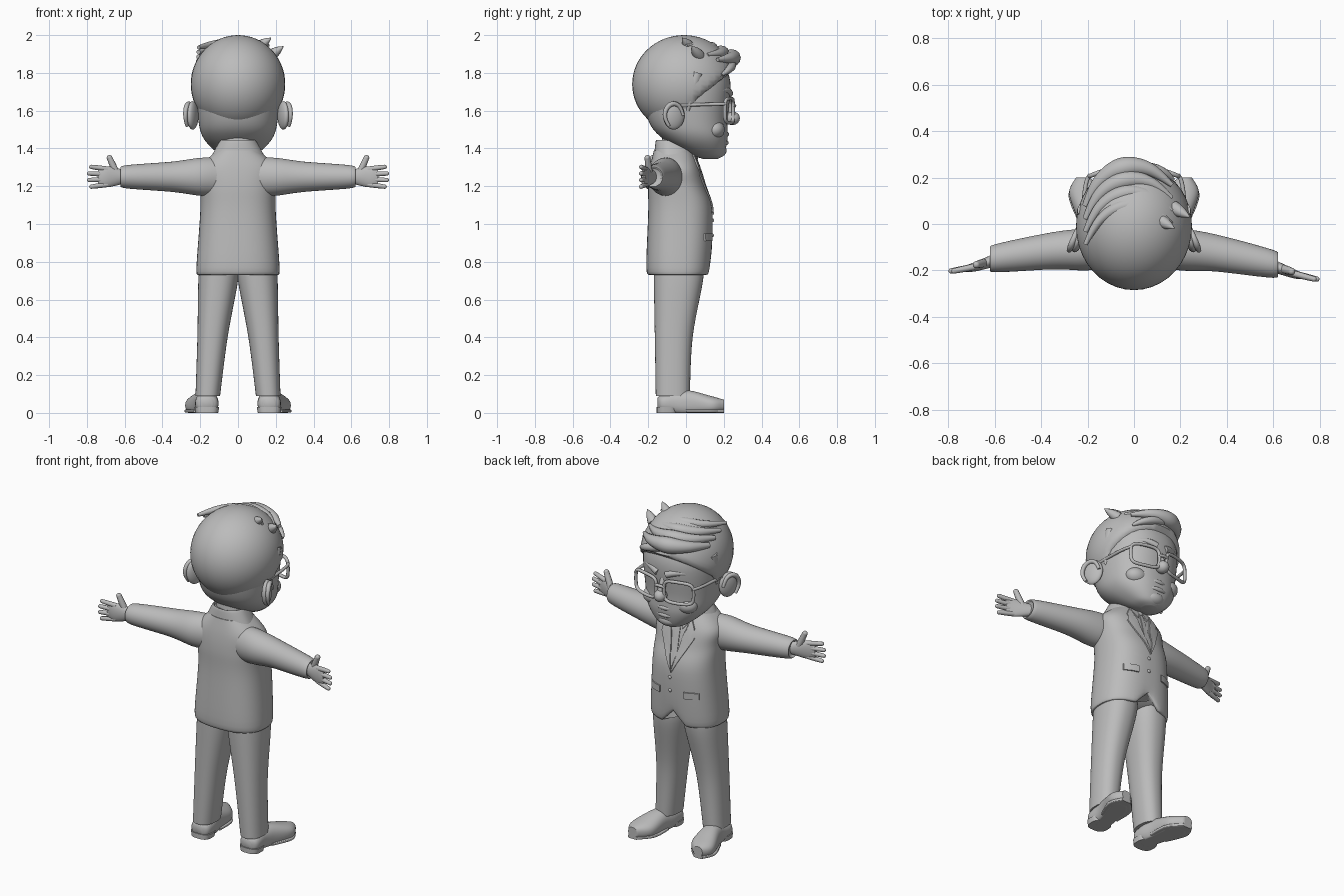
import bpy, bmesh, math
from mathutils import Vector, Matrix

if "Cube" in bpy.data.objects:
    bpy.data.objects.remove(bpy.data.objects["Cube"], do_unlink=True)

clay = bpy.data.materials.new("plain_grey")
clay.use_nodes = True
clay.diffuse_color = (0.5, 0.5, 0.5, 1)
clay.node_tree.nodes["Principled BSDF"].inputs["Base Color"].default_value = clay.diffuse_color


def finish(name, bm, edit=None):
    if edit:
        for vert in bm.verts:
            edit(vert.co)
    bmesh.ops.recalc_face_normals(bm, faces=bm.faces)
    mesh = bpy.data.meshes.new(name)
    bm.to_mesh(mesh)
    bm.free()
    mesh.shade_smooth()
    mesh.set_sharp_from_angle(angle=math.radians(50))
    mesh.materials.append(clay)
    bpy.context.collection.objects.link(bpy.data.objects.new(name, mesh))


def squircle(turn, power):
    """Point on a unit superellipse."""
    c, s = math.cos(math.tau * turn), math.sin(math.tau * turn)
    return (math.copysign(abs(c) ** (2 / power), c), math.copysign(abs(s) ** (2 / power), s))


def smooth_rings(rings, steps=6):
    """Catmull-Rom interpolation between key rings."""
    rings = [Vector(ring) for ring in rings]
    padded = [rings[0], *rings, rings[-1]]
    result = []
    for before, start, end, after in zip(padded, padded[1:], padded[2:], padded[3:]):
        for step in range(steps):
            t = step / steps
            bend_in = (end - before) / 2 * t * (1 - t) ** 2
            bend_out = (after - start) / 2 * t ** 2 * (t - 1)
            result.append(start.lerp(end, t * t * (3 - 2 * t)) + bend_in + bend_out)
    return result + [rings[-1]]


def loft(name, rings, axis="z", power=2.3, edit=None, sides=48):
    """Skin superellipse rings: position, two centre offsets, two radii."""
    order = {"x": (2, 0, 1), "y": (0, 2, 1), "z": (0, 1, 2)}[axis]
    bm = bmesh.new()
    loops = []
    for position, center_a, center_b, radius_a, radius_b in smooth_rings(rings):
        loop = []
        for side in range(sides):
            a, b = squircle(side / sides, power)
            place = (center_a + radius_a * a, center_b + radius_b * b, position)
            loop.append(bm.verts.new([place[index] for index in order]))
        loops.append(loop)
    for low, high in zip(loops, loops[1:]):
        for side in range(sides):
            bm.faces.new((low[side], low[side - 1], high[side - 1], high[side]))
    bm.faces.new(loops[0])
    bm.faces.new(loops[-1])
    finish(name, bm, edit)


def ball(name, center, size, tilt=0, edit=None):
    bm = bmesh.new()
    matrix = (Matrix.Translation(center) @ Matrix.Rotation(tilt, 4, "Z")
              @ Matrix.Diagonal((*size, 1)))
    bmesh.ops.create_uvsphere(bm, u_segments=40, v_segments=32, radius=1, matrix=matrix)
    finish(name, bm, edit)


def tube(name, points, radius, start=1, end=1, closed=False):
    """Round tube, full in the middle, scaled by start and end at its tips."""
    curve = bpy.data.curves.new(name, "CURVE")
    curve.dimensions = "3D"
    curve.bevel_depth, curve.use_fill_caps = radius, True
    spline = curve.splines.new("NURBS")
    spline.points.add(len(points) - 1)
    for index, (knot, point) in enumerate(zip(spline.points, points)):
        t = 2 * index / (len(points) - 1)
        knot.co = (*point, 1)
        knot.radius = start + (1 - start) * t if t < 1 else 1 + (end - 1) * (t - 1)
    spline.order_u = 3
    spline.use_endpoint_u, spline.use_cyclic_u = not closed, closed
    curve.materials.append(clay)
    bpy.context.collection.objects.link(bpy.data.objects.new(name, curve))


# Jacket body, with a cutaway notch at the front hem
jacket = [(0.73, 0, -0.04, 0.21, 0.15), (0.77, 0, -0.04, 0.22, 0.17),
          (1.06, 0, -0.03, 0.2, 0.17), (1.2, 0, -0.05, 0.2, 0.15),
          (1.3, 0, -0.06, 0.2, 0.13), (1.39, 0, -0.07, 0.11, 0.1)]
jacket_rings = smooth_rings(jacket)


def notch(co):
    if co.y > 0 and co.z < 0.86:
        co.z += max(0, 0.08 - abs(co.x)) * (0.86 - co.z) * 8


loft("jacket", jacket, power=2.5, edit=notch, sides=64)


def chest_y(x, z):
    """Front surface of the jacket at x, z."""
    for low, high in zip(jacket_rings, jacket_rings[1:]):
        if z <= high[0]:
            break
    ring = low.lerp(high, min(1, max(0, (z - low[0]) / (high[0] - low[0]))))
    across = min(1, abs(x) / ring[3])
    return ring[2] + ring[4] * (1 - across ** 2.5) ** 0.4


def plate(name, outline, side=1, lift=0.008):
    """Thin panel laid on the front of the jacket."""
    bm = bmesh.new()
    face = bm.faces.new([bm.verts.new((side * x, 0, z)) for x, z in outline])
    bmesh.ops.triangulate(bm, faces=[face])
    bmesh.ops.subdivide_edges(bm, edges=bm.edges, cuts=4, use_grid_fill=True)
    extruded = bmesh.ops.extrude_face_region(bm, geom=bm.faces[:])["geom"]
    raised = {item for item in extruded if isinstance(item, bmesh.types.BMVert)}
    for vert in bm.verts:
        vert.co.y = chest_y(vert.co.x, vert.co.z) + (lift if vert in raised else 0)
    finish(name, bm)


# Collar, neck, tie and buttons
def slope_forward(co):
    co.z -= 0.3 * max(0, co.y + 0.1)


loft("jacket_collar", [(1.35, 0, -0.06, 0.15, 0.11), (1.44, 0, -0.06, 0.1, 0.1),
                       (1.43, 0, -0.06, 0.09, 0.09)], edit=slope_forward)
loft("neck", [(1.34, 0, -0.05, 0.09, 0.09), (1.5, 0, -0.02, 0.1, 0.1)])
plate("tie", [(-0.01, 1.34), (0.01, 1.34), (0.02, 1.16), (0, 1.08), (-0.02, 1.16)], lift=0.004)
ball("tie_knot", (0, chest_y(0, 1.35), 1.35), (0.02, 0.015, 0.02))
for height in (0.94, 1.02):
    ball("button", (0.01, chest_y(0, height), height), (0.01, 0.008, 0.01))


def build_arm(name, side):
    def swing(co):
        co.y -= 0.03 * side * max(0, co.x - 0.2)
        co.x *= side

    def swung(*point):
        point = Vector(point)
        swing(point)
        return point

    loft(name + "_sleeve", [(0.1, -0.1, 1.25, 0.08, 0.1), (0.2, -0.11, 1.25, 0.09, 0.1),
                            (0.35, -0.12, 1.25, 0.08, 0.08), (0.6, -0.16, 1.25, 0.06, 0.06),
                            (0.61, -0.16, 1.25, 0.04, 0.04)], axis="x", power=2, edit=swing)
    loft(name + "_palm", [(0.58, -0.16, 1.25, 0.03, 0.03), (0.69, -0.2, 1.25, 0.02, 0.055),
                          (0.74, -0.21, 1.25, 0.01, 0.04)], axis="x", power=2, edit=swing)

    def digit(part, base, tip, radius):
        tube(name + part, [base, base.lerp(tip, 0.5), tip], radius, end=0.8)
        ball(name + part + "_tip", tip, [0.8 * radius] * 3)

    for finger in range(4):
        spread = finger - 1.5
        length = 0.79 - 0.006 * spread ** 2
        digit("_finger", swung(0.69, -0.2, 1.25 + 0.027 * spread),
              swung(length, -0.22, 1.25 + 0.035 * spread), 0.014)
    digit("_thumb", swung(0.64, -0.18, 1.26), swung(0.68, -0.19, 1.35), 0.019)


def build_leg(name, side):
    loft(name + "_trouser_leg", [(0.09, side * 0.16, -0.07, 0.065, 0.09),
                                 (0.4, side * 0.135, -0.065, 0.08, 0.1),
                                 (0.7, side * 0.105, -0.04, 0.105, 0.13),
                                 (0.8, side * 0.1, -0.04, 0.1, 0.13)])

    def turn_out(co):
        co.x = side * (0.165 + co.x + 0.22 * max(0, co.y + 0.05))
        co.z = max(0, co.z)

    loft(name + "_shoe", [(-0.15, 0, 0.05, 0.03, 0.03), (-0.12, 0, 0.05, 0.06, 0.05),
                          (0, 0, 0.05, 0.06, 0.07), (0.13, 0, 0.04, 0.075, 0.05),
                          (0.2, 0, 0.04, 0.03, 0.03)], axis="y", edit=turn_out)
    loft(name + "_sole", [(0, 0, 0.01, 0.06, 0.01), (0.12, 0, 0.01, 0.08, 0.01),
                          (0.2, 0, 0.01, 0.03, 0.01)], axis="y", power=5, edit=turn_out)
    loft(name + "_heel", [(0, 0, -0.1, 0.06, 0.055), (0.03, 0, -0.1, 0.065, 0.055)],
         power=2.8, edit=turn_out)


def build_jacket_details(name, side):
    plate(name + "_lapel", [(0, 1.05), (0.11, 1.26), (0.09, 1.27), (0.1, 1.31),
                            (0.07, 1.36), (0.04, 1.27)], side)
    plate(name + "_shirt_collar", [(0.01, 1.36), (0.03, 1.3), (0.06, 1.34), (0.06, 1.38)], side)
    plate(name + "_pocket_flap", [(0.08, 0.95), (0.16, 0.95), (0.16, 0.91), (0.08, 0.91)], side)


def build_face_side(name, side):
    ball(name + "_eye", (side * 0.085, 0.185, 1.6), (0.035, 0.02, 0.035))
    ball(name + "_cheek", (side * 0.11, 0.15, 1.5), (0.065, 0.055, 0.05))
    tube(name + "_eyebrow", [(side * 0.03, 0.23, 1.69), (side * 0.09, 0.22, 1.72),
                             (side * 0.16, 0.17, 1.7)], 0.02, end=0.3)
    tube(name + "_sideburn", [(side * 0.215, 0.06, 1.8), (side * 0.22, 0.03, 1.7),
                              (side * 0.21, 0.01, 1.6)], 0.03, end=0.3)
    ball(name + "_ear", (side * 0.24, -0.065, 1.575), (0.025, 0.06, 0.075), side * 0.35)
    fold = []
    for step in range(7):
        a, b = squircle(step / 9, 2)
        fold.append((side * (0.26 - 0.02 * a), 0.05 * a - 0.065, 1.575 + 0.065 * b))
    tube(name + "_ear_rim", fold, 0.014, start=0.6, end=0.6)
    # Rounded square lens rim and temple
    rim = []
    for step in range(20):
        a, b = squircle(step / 20, 4)
        x = 0.11 + 0.085 * a
        rim.append((side * x, 0.25 - 1.2 * x * x, 1.6 + 0.065 * b))
    tube(name + "_glasses_rim", rim, 0.0095, closed=True)
    tube(name + "_glasses_temple", [(side * 0.19, 0.21, 1.635), (side * 0.22, 0.19, 1.635),
                                    (side * 0.22, -0.03, 1.63)], 0.009)


for name, side in (("left", 1), ("right", -1)):
    for build in (build_arm, build_leg, build_jacket_details, build_face_side):
        build(name, side)

# Head and middle of the face
loft("head", [(1.345, 0, 0.13, 0.04, 0.04), (1.37, 0, 0.11, 0.1, 0.09),
              (1.45, 0, 0.05, 0.18, 0.17), (1.55, 0, 0.01, 0.21, 0.21),
              (1.75, 0, 0, 0.22, 0.235), (1.9, 0, 0, 0.17, 0.18)])
ball("nose", (0, 0.245, 1.56), (0.036, 0.04, 0.036))
ball("chin", (0, 0.165, 1.39), (0.065, 0.05, 0.04))
tube("nose_bridge", [(0, 0.21, 1.68), (0, 0.23, 1.62), (0, 0.25, 1.56)], 0.02, start=0.7)
tube("glasses_bridge", [(-0.03, 0.25, 1.62), (0, 0.265, 1.63), (0.03, 0.25, 1.62)], 0.009)
for name, height, front in (("upper_lip", 1.475, 0.235), ("lower_lip", 1.43, 0.23)):
    tube(name, [(-0.065, 0.195, height), (0, front, height), (0.065, 0.195, height)],
         0.02, start=0.3, end=0.3)


# Hair cap, cut back to a hairline in front
def hairline(co):
    co.y = min(co.y, 0.04 + 1.3 * max(0, co.z - 1.65))


ball("hair_cap", (0, -0.01, 1.74), (0.25, 0.275, 0.26), edit=hairline)

# Swept quiff: layered arcs across the forehead
for layer in range(4):
    lock = []
    for step in range(7):
        a, b = squircle(0.45 - step / 18, 2)
        lock.append((0.22 * a, 0.25 * b - 0.055 * layer, 1.85 + 0.03 * b + 0.025 * layer))
    tube("quiff_lock", lock, 0.05 - 0.006 * layer, start=0.3, end=0.2)
tube("quiff_curl", [(-0.06, 0.23, 1.86), (0.1, 0.27, 1.84), (0.17, 0.19, 1.79)],
     0.035, start=0.4, end=0.2)
for x, y, z in ((0.175, -0.02, 1.985), (0.24, 0.03, 1.94)):
    tip = Vector((x, y, z))
    root = tip + Vector((-0.07, 0.04, -0.05))
    tube("hair_tuft", [root, root.lerp(tip, 0.5), tip], 0.03, end=0.05)
